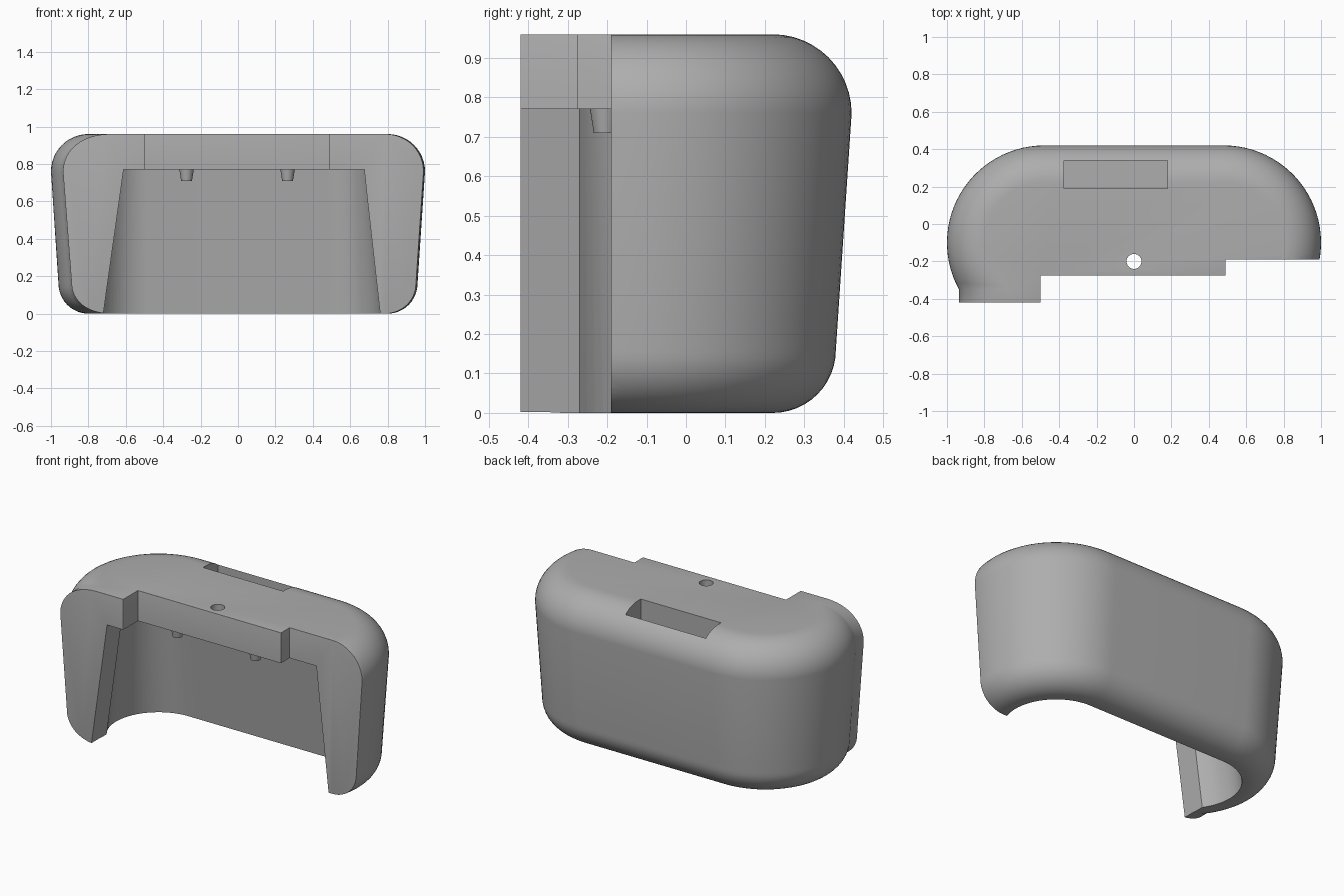
import bpy, bmesh, math
from mathutils import Matrix

if "Cube" in bpy.data.objects:
    bpy.data.objects.remove(bpy.data.objects["Cube"])

grey = bpy.data.materials.new("grey plastic")
grey.diffuse_color = (0.42, 0.42, 0.42, 1)
grey.use_nodes = True
grey.node_tree.nodes["Principled BSDF"].inputs["Base Color"].default_value = grey.diffuse_color


def make(name, bm):
    bmesh.ops.recalc_face_normals(bm, faces=bm.faces[:])
    me = bpy.data.meshes.new(name)
    bm.to_mesh(me)
    bm.free()
    me.materials.append(grey)
    ob = bpy.data.objects.new(name, me)
    bpy.context.collection.objects.link(ob)
    return ob


def outline(r, y_stop, y_front, n=28):
    """Plan with round back corners, then straight sides to the front."""
    cx, cy = 0.48, -0.1
    a0 = -math.asin((cy - y_stop) / r)
    half = [(cx + r * math.cos(a0), y_front)]
    for i in range(n + 1):
        a = a0 + (math.pi / 2 - a0) * i / n
        half.append((cx + r * math.cos(a), cy + r * math.sin(a)))
    return half + [(-x, y) for x, y in reversed(half)]


def loft(name, layers, y_stop, y_front):
    """Skin stacked outlines given as (radius, height)."""
    bm = bmesh.new()
    rings = [[bm.verts.new((x, y, z)) for x, y in outline(r, y_stop, y_front)]
             for r, z in layers]
    for a, b in zip(rings, rings[1:]):
        for i in range(len(a)):
            j = (i + 1) % len(a)
            bm.faces.new((a[i], a[j], b[j], b[i]))
    bm.faces.new(rings[0])
    bm.faces.new(rings[-1])
    return make(name, bm)


def prism(name, pts, z0, z1):
    bm = bmesh.new()
    face = bm.faces.new([bm.verts.new((x, y, z0)) for x, y in pts])
    ext = bmesh.ops.extrude_face_region(bm, geom=[face])["geom"]
    bmesh.ops.translate(bm, vec=(0, 0, z1 - z0),
                        verts=[v for v in ext if isinstance(v, bmesh.types.BMVert)])
    return make(name, bm)


def cone(name, x, y, z, r_low, r_high, depth):
    bm = bmesh.new()
    bmesh.ops.create_cone(bm, cap_ends=True, segments=32, radius1=r_low, radius2=r_high,
                          depth=depth, matrix=Matrix.Translation((x, y, z)))
    return make(name, bm)


def cut(ob, cutter):
    mod = ob.modifiers.new("cut", 'BOOLEAN')
    mod.operation, mod.solver, mod.object = 'DIFFERENCE', 'EXACT', cutter
    bpy.context.view_layer.update()
    dg = bpy.context.evaluated_depsgraph_get()
    me = bpy.data.meshes.new_from_object(ob.evaluated_get(dg))
    ob.modifiers.clear()
    ob.data = me
    bpy.data.objects.remove(cutter)


def smooth(ob, angle):
    bpy.ops.object.select_all(action='DESELECT')
    ob.select_set(True)
    bpy.context.view_layer.objects.active = ob
    bpy.ops.object.shade_smooth_by_angle(angle=math.radians(angle))


# Outer body: slightly tapered, with large rounded top and bottom edges
N = 12
quarter = [math.pi / 2 * i / N for i in range(N + 1)]
layers = [(0.32 + 0.16 * math.sin(a), 0.16 - 0.16 * math.cos(a)) for a in quarter]
layers += [(0.32 + 0.20 * math.cos(a), 0.76 + 0.20 * math.sin(a)) for a in quarter]
shell = loft("shell", layers, -0.35, -0.7)

# Stepped front
cut(shell, prism("front_cutter", [
    (-1.5, -0.42), (-0.5, -0.42), (-0.5, -0.275), (0.49, -0.275),
    (0.49, -0.19), (1.5, -0.19), (1.5, -1.5), (-1.5, -1.5)], -0.5, 1.5))

# Round the edges of the front and step faces
bm = bmesh.new()
bm.from_mesh(shell.data)
bmesh.ops.remove_doubles(bm, verts=bm.verts[:], dist=1e-5)
bm.normal_update()


def is_front(f):
    c = f.calc_center_median()
    return f.normal.y < -0.99 or (abs(f.normal.x) > 0.99 and abs(c.x) < 0.55)


edges = [e for e in bm.edges if any(is_front(f) for f in e.link_faces)
         and e.calc_face_angle(0) > 0.3]
bmesh.ops.bevel(bm, geom=edges, offset=0.02, segments=4, profile=0.5,
                affect='EDGES', clamp_overlap=True)
bm.to_mesh(shell.data)
bm.free()

# Cavity open to the front and below, widening downwards
cut(shell, loft("cavity_cutter", [(0.3, -0.05), (0.215, 0.77)], -0.27, -0.8))

# Pocket in the top and hole through the roof
cut(shell, prism("pocket_cutter", [(-0.375, 0.19), (0.18, 0.19),
                                   (0.18, 0.34), (-0.375, 0.34)], 0.76, 1.2))
cut(shell, cone("hole_cutter", 0, -0.2, 0.85, 0.04, 0.04, 0.5))
smooth(shell, 30)

# Two small tapered pegs under the roof
for side, x in (("left", -0.275), ("right", 0.265)):
    smooth(cone(side + "_peg", x, -0.205, 0.745, 0.029, 0.04, 0.07), 30)
